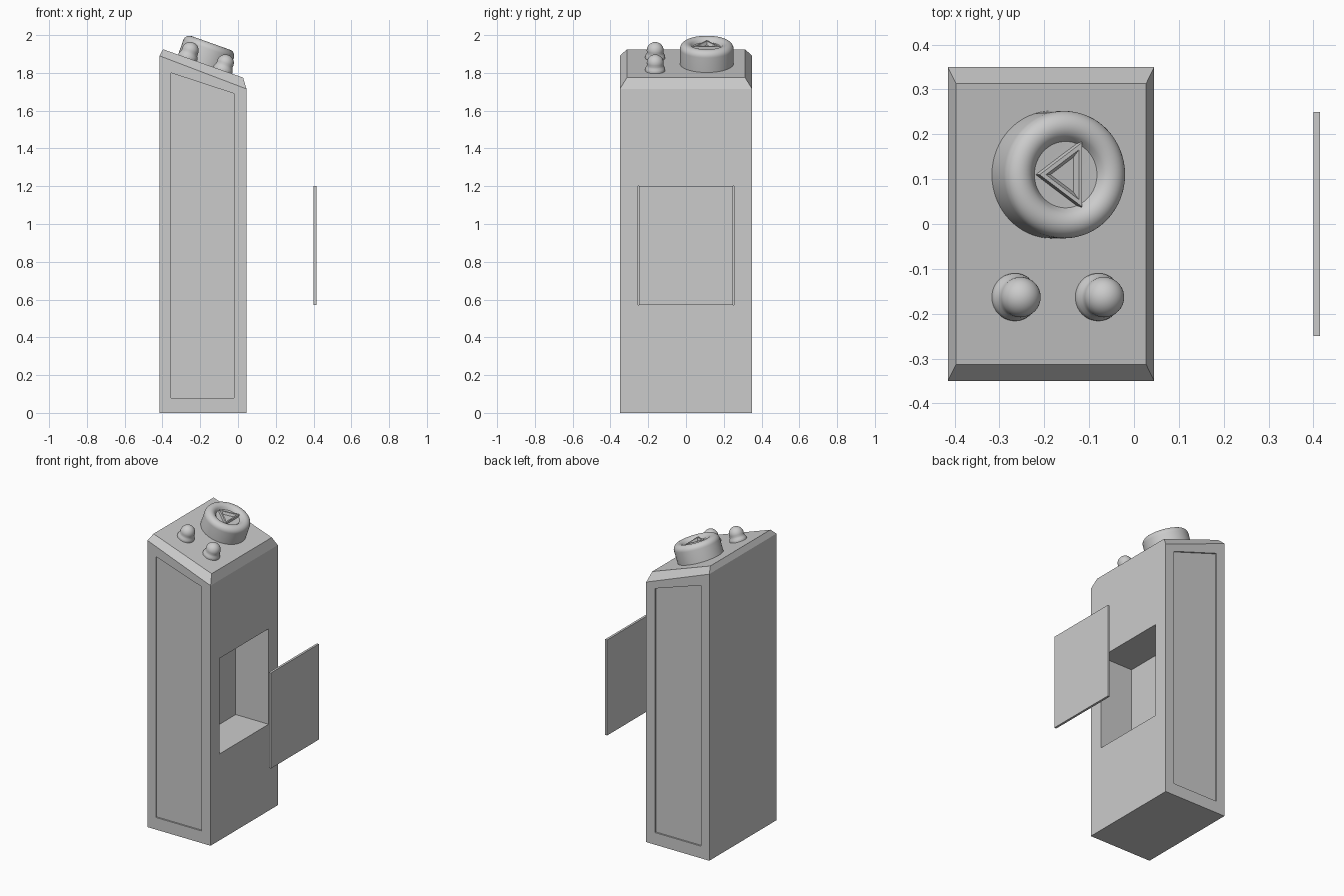
import bpy, bmesh
from math import sin, cos, pi, atan2
from mathutils import Matrix, Vector

if "Cube" in bpy.data.objects:
    bpy.data.objects.remove(bpy.data.objects["Cube"])

SLOPE = 0.354                       # slope of the top control panel
TILT = atan2(SLOPE, 1.0)


def panel_z(x):
    return 1.925 - SLOPE * (x + 0.397)


def finish(name, bm, smooth=False, matrix=None):
    bmesh.ops.recalc_face_normals(bm, faces=bm.faces)
    me = bpy.data.meshes.new(name)
    bm.to_mesh(me)
    bm.free()
    ob = bpy.data.objects.new(name, me)
    bpy.context.collection.objects.link(ob)
    if matrix:
        ob.matrix_world = matrix
    if smooth:
        bpy.ops.object.select_all(action='DESELECT')
        ob.select_set(True)
        bpy.context.view_layer.objects.active = ob
        bpy.ops.object.shade_smooth_by_angle(angle=0.6)
    return ob


def on_panel(x, y):
    # frame standing on the sloped top panel
    return Matrix.Translation((x, y, panel_z(x))) @ Matrix.Rotation(TILT, 4, 'Y')


def lathe(name, profile, matrix, sides=64):
    bm = bmesh.new()
    vs = [bm.verts.new((r, 0, h)) for r, h in profile]
    es = [bm.edges.new(p) for p in zip(vs, vs[1:])]
    bmesh.ops.spin(bm, geom=vs + es, cent=(0, 0, 0), axis=(0, 0, 1),
                   angle=2 * pi, steps=sides, use_duplicate=False)
    bmesh.ops.remove_doubles(bm, verts=bm.verts, dist=1e-5)
    return finish(name, bm, True, matrix)


def recess(bm, face, axis, lo, hi, z0, z_lo, z_hi, push):
    # inset a side wall to a given outline, then sink it
    mid = face.calc_center_median()
    bmesh.ops.inset_individual(bm, faces=[face], thickness=0.02)
    for v in face.verts:
        low = v.co[axis] < mid[axis]
        top = v.co.z > 1.0
        v.co[axis] = lo if low else hi
        v.co.z = (z_lo if low else z_hi) if top else z0
        v.co[1 - axis] = mid[1 - axis]
    bmesh.ops.inset_individual(bm, faces=[face], thickness=0.0)
    bmesh.ops.translate(bm, verts=face.verts, vec=Vector(push))


# Cabinet: bottom, rim and chamfered sloping top
bm = bmesh.new()
levels = [(-0.415, 0.045, 0.35, 0.0, 0.0),
          (-0.415, 0.045, 0.35, 1.89, 1.715),
          (-0.397, 0.027, 0.313, 1.925, 1.775)]
rings = []
for xa, xb, y, za, zb in levels:
    rings.append([bm.verts.new(p) for p in
                  ((xa, -y, za), (xb, -y, zb), (xb, y, zb), (xa, y, za))])
walls = []
for a, b in zip(rings, rings[1:]):
    for i in range(4):
        j = (i + 1) % 4
        walls.append(bm.faces.new((a[i], a[j], b[j], b[i])))
bm.faces.new(rings[0][::-1])
bm.faces.new(rings[2])
bm.normal_update()
# Side panels and the storage compartment
recess(bm, walls[0], 0, -0.355, -0.02, 0.08, 1.80, 1.69, (0, 0.01, 0))
recess(bm, walls[2], 0, -0.355, -0.02, 0.08, 1.80, 1.69, (0, -0.01, 0))
recess(bm, walls[1], 1, -0.255, 0.255, 0.57, 1.2, 1.2, (-0.24, 0, 0))
finish("cabinet", bm)

# Detached compartment door
bm = bmesh.new()
bmesh.ops.create_cube(bm, size=1, matrix=Matrix.Translation((0.4075, 0, 0.885))
                      @ Matrix.Diagonal((0.015, 0.5, 0.63, 1)))
finish("compartment_door", bm)

# Large button with a rounded rim and sunken face
big = on_panel(-0.183, 0.11)
rim = [(0.142 - 0.034 + 0.034 * cos(t), 0.082 + 0.034 * sin(t))
       for t in [i * pi / 16 for i in range(13)]]
lathe("large_button", [(0, -0.005), (0.142, -0.005)] + rim
      + [(0.078, 0.098), (0.074, 0.092), (0, 0.09)], big)

# Raised triangular arrow frame on the button
bm = bmesh.new()
tri = [(-0.072, 0.0), (0.036, -0.077), (0.036, 0.077)]
loops = []
for s, h in ((1.0, 0.087), (0.93, 0.107), (0.72, 0.107), (0.5, 0.092)):
    loops.append([bm.verts.new((x * s, y * s, h)) for x, y in tri])
for a, b in zip(loops, loops[1:]):
    for i in range(3):
        j = (i + 1) % 3
        bm.faces.new((a[i], a[j], b[j], b[i]))
bm.faces.new(loops[-1])
bm.faces.new(loops[0][::-1])
finish("button_arrow", bm, matrix=big)

# Pair of small domed knobs with flared bases
dome = [(0.045 * cos(t), 0.042 + 0.045 * sin(t))
        for t in [i * pi / 20 for i in range(10)]] + [(0, 0.087)]
for side, x in (("left", -0.267), ("right", -0.081)):
    lathe(side + "_knob", [(0, -0.005), (0.053, -0.005), (0.053, 0.008),
                           (0.051, 0.015), (0.046, 0.023), (0.044, 0.032)] + dome,
          on_panel(x, -0.163), 40)
